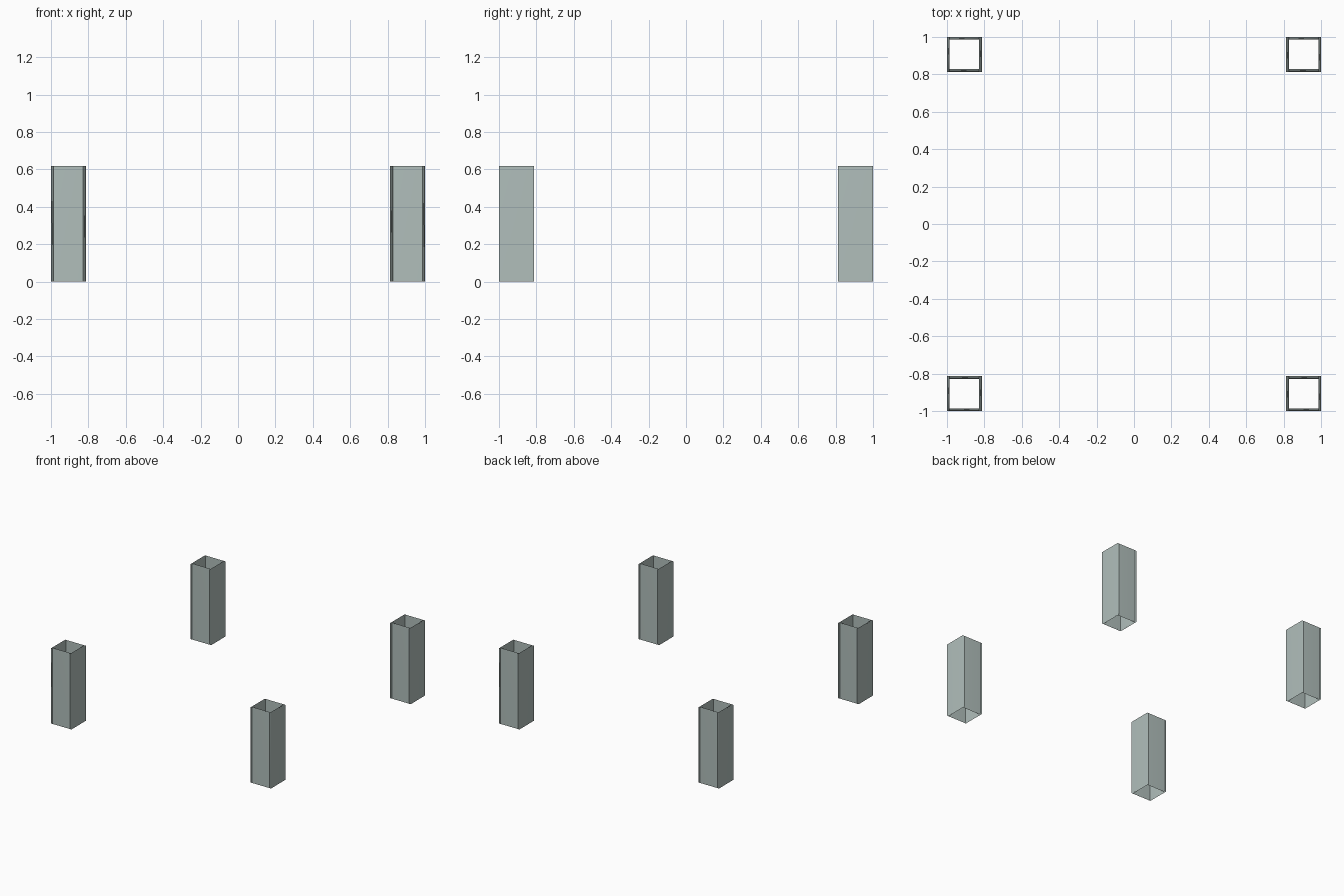
import bpy

if "Cube" in bpy.data.objects:
    bpy.data.objects.remove(bpy.data.objects["Cube"])

W, H, T = 0.186, 0.617, 0.014   # leg width, leg height, board thickness
C = 1.0 - W / 2                 # leg centre offset

# Green-grey metal
mat = bpy.data.materials.new("green_grey")
mat.diffuse_color = (0.44, 0.52, 0.50, 1)
mat.use_nodes = True
mat.node_tree.nodes["Principled BSDF"].inputs["Base Color"].default_value = mat.diffuse_color


def board(name, centre, size):
    bpy.ops.mesh.primitive_cube_add(size=1, location=centre)
    ob = bpy.context.object
    ob.name = name
    ob.scale = size
    bpy.ops.object.transform_apply(location=False, rotation=False, scale=True)
    ob.data.materials.append(mat)
    # smooth thin rims that take their shading from the broad faces
    bpy.ops.object.shade_smooth()
    mod = ob.modifiers.new("soft_rims", 'WEIGHTED_NORMAL')
    mod.mode = 'FACE_AREA'
    mod.weight = 60


# Four hollow square legs, open at both ends, each made of four thin boards
for sx, side in ((-1, "left"), (1, "right")):
    for sy, end in ((-1, "front"), (1, "back")):
        x, y = sx * C, sy * C
        off = (W - T) / 2
        for d, tag in ((-1, "a"), (1, "b")):
            # side boards run the full depth
            board(f"{end}_{side}_leg_side_board_{tag}", (x + d * off, y, H / 2), (T, W, H))
            # cross boards fit between the side boards
            board(f"{end}_{side}_leg_cross_board_{tag}", (x, y + d * off, H / 2), (W - 2 * T, T, H))
